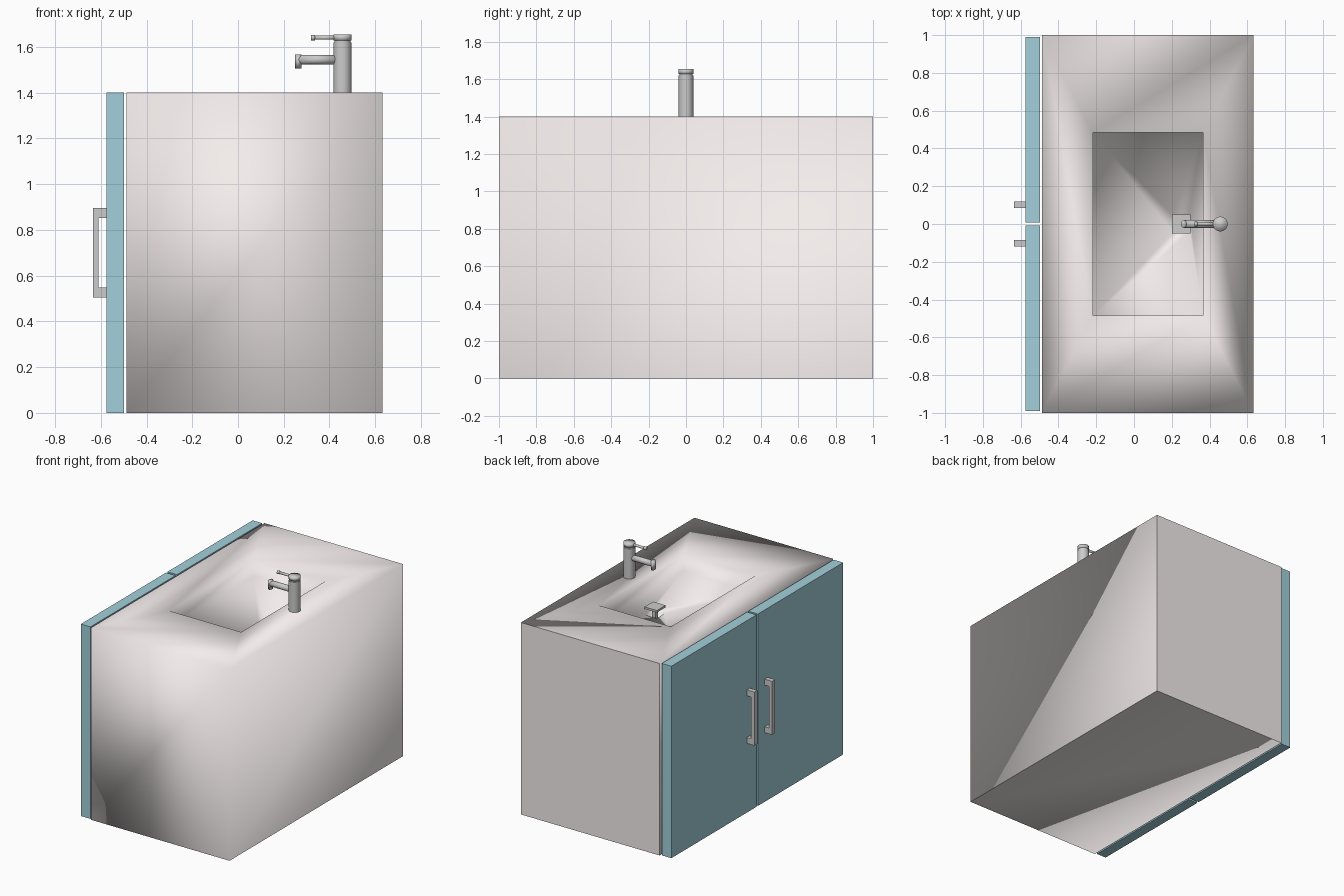
import bpy, bmesh, math

if "Cube" in bpy.data.objects:
    bpy.data.objects.remove(bpy.data.objects["Cube"])


def material(name, rgb):
    mat = bpy.data.materials.new(name)
    mat.diffuse_color = (*rgb, 1)
    mat.use_nodes = True
    mat.node_tree.nodes["Principled BSDF"].inputs["Base Color"].default_value = mat.diffuse_color
    return mat


teal = material("teal_door", (0.37, 0.63, 0.71))
ceramic = material("pale_cabinet", (0.90, 0.85, 0.84))


def rect_loft(name, rings):
    """Skin rectangles (x0, x1, y half width, z) and cap both ends."""
    bm = bmesh.new()
    loops = [[bm.verts.new(p) for p in ((x0, -h, z), (x1, -h, z), (x1, h, z), (x0, h, z))]
             for x0, x1, h, z in rings]
    bm.faces.new(loops[0][::-1])
    for a, b in zip(loops, loops[1:]):
        for i in range(4):
            j = (i + 1) % 4
            bm.faces.new((a[i], a[j], b[j], b[i]))
    bm.faces.new(loops[-1])
    bmesh.ops.recalc_face_normals(bm, faces=bm.faces)
    mesh = bpy.data.meshes.new(name)
    bm.to_mesh(mesh)
    bm.free()
    ob = bpy.data.objects.new(name, mesh)
    bpy.context.collection.objects.link(ob)
    return ob


def box(name, x, y, z):
    ob = rect_loft(name, [(*x, (y[1] - y[0]) / 2, z[0]), (*x, (y[1] - y[0]) / 2, z[1])])
    ob.location.y = (y[0] + y[1]) / 2
    return ob


def tube(name, r, start, length, along_x=False, sides=32, angle=35):
    rot = (0, math.pi / 2, 0) if along_x else (0, 0, 0)
    x, y, z = start
    loc = (x + length / 2, y, z) if along_x else (x, y, z + length / 2)
    bpy.ops.mesh.primitive_cylinder_add(vertices=sides, radius=r, depth=length,
                                        location=loc, rotation=rot)
    ob = bpy.context.object
    ob.name = name
    bpy.ops.object.shade_smooth_by_angle(angle=math.radians(angle))
    return ob


# Cabinet body with sunken basin sloping to a square drain
cabinet = rect_loft("cabinet_with_basin", [
    (-0.487, 0.632, 1.0, 0),
    (-0.487, 0.632, 1.0, 1.4),
    (-0.217, 0.365, 0.485, 1.4),
    (-0.217, 0.365, 0.485, 1.28),
    (0.205, 0.295, 0.045, 1.18),
    (0.205, 0.295, 0.045, 1.13),
])
cabinet.data.materials.append(ceramic)

# Soft shading across the body; the far side and most base edges stay crisp
bm = bmesh.new()
bm.from_mesh(cabinet.data)
for face in bm.faces:
    face.smooth = True
for edge in bm.edges:
    ps = [v.co for v in edge.verts]
    far_side = any(f.normal.y > 0.99 and f.calc_center_median().y > 0.9
                   for f in edge.link_faces)
    base = all(p.z < 0.01 for p in ps) and not all(p.x < 0 for p in ps)
    edge.smooth = not (far_side or base)
bm.to_mesh(cabinet.data)
bm.free()

# Drain plug on a stem
box("drain_plug", (0.2, 0.3), (-0.05, 0.05), (1.225, 1.24))
box("drain_stem", (0.235, 0.265), (-0.015, 0.015), (1.13, 1.225))

# Doors and their handles
for side, label in ((-1, "near"), (1, "far")):
    box(label + "_door", (-0.575, -0.498), sorted((side * 0.008, side * 0.99)),
        (0, 1.4)).data.materials.append(teal)
    y = sorted((side * 0.085, side * 0.12))
    box(label + "_handle_bar", (-0.635, -0.61), y, (0.505, 0.895))
    for z, end in ((0.505, "lower"), (0.852, "upper")):
        box(f"{label}_handle_{end}_post", (-0.61, -0.575), y, (z, z + 0.043))

# Faucet
tube("faucet_body", 0.039, (0.457, 0, 1.4), 0.22)
tube("faucet_neck", 0.036, (0.457, 0, 1.62), 0.008)
tube("faucet_cap", 0.039, (0.457, 0, 1.628), 0.026, angle=120)
tube("faucet_spout", 0.021, (0.265, 0, 1.545), 0.17, True, angle=120)
tube("faucet_nozzle", 0.014, (0.264, 0, 1.505), 0.063, angle=120).scale.y = 1.5
tube("faucet_lever", 0.009, (0.335, 0, 1.641), 0.1, True, 20, 120)
tube("faucet_lever_tip", 0.012, (0.32, 0, 1.641), 0.016, True, 20, 120)
